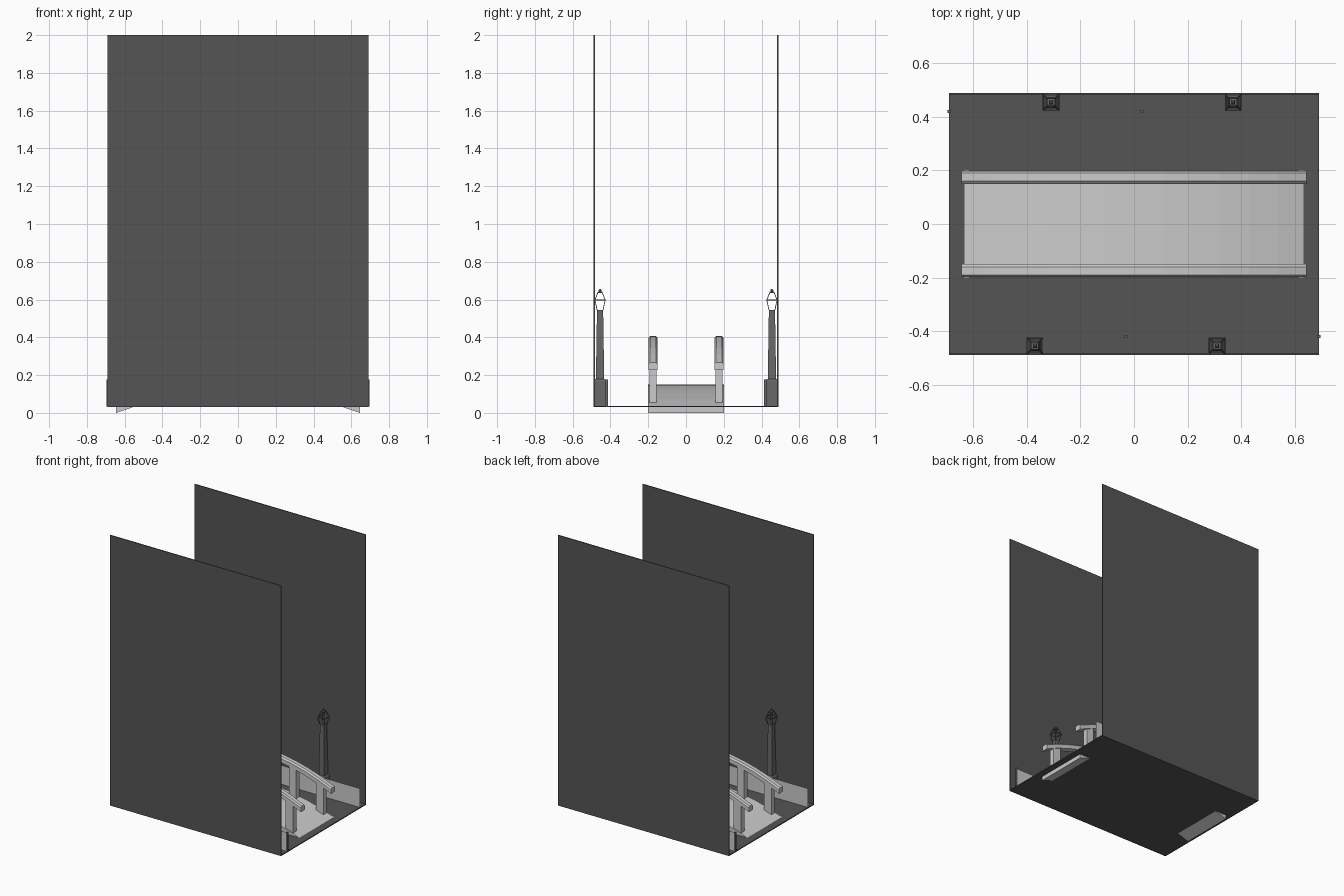
import bpy, bmesh, math
from mathutils import Vector

if "Cube" in bpy.data.objects:
    bpy.data.objects.remove(bpy.data.objects["Cube"])


def material(name, v):
    m = bpy.data.materials.new(name)
    m.diffuse_color = (v, v, v, 1)
    m.use_nodes = True
    m.node_tree.nodes["Principled BSDF"].inputs["Base Color"].default_value = m.diffuse_color
    return m


DARK = material("dark_stone", 0.09)
IRON = material("dark_iron", 0.14)


def finish(name, bm, mat=None):
    bmesh.ops.recalc_face_normals(bm, faces=bm.faces)
    me = bpy.data.meshes.new(name)
    bm.to_mesh(me)
    bm.free()
    ob = bpy.data.objects.new(name, me)
    bpy.context.collection.objects.link(ob)
    if mat:
        me.materials.append(mat)
    return ob


def loft(bm, rings):
    """Skin closed rings of points and cap both ends."""
    vs = [[bm.verts.new(p) for p in r] for r in rings]
    n = len(vs[0])
    for a, b in zip(vs, vs[1:]):
        for i in range(n):
            bm.faces.new((a[i], a[(i + 1) % n], b[(i + 1) % n], b[i]))
    bm.faces.new(vs[0])
    bm.faces.new(vs[-1])


def square(x, y, z, h):
    return [(x + a * h, y + b * h, z) for a, b in ((-1, -1), (1, -1), (1, 1), (-1, 1))]


def box(name, lo, hi, mat=None):
    bm = bmesh.new()
    loft(bm, [[(lo[0], lo[1], z), (hi[0], lo[1], z), (hi[0], hi[1], z), (lo[0], hi[1], z)]
              for z in (lo[2], hi[2])])
    return finish(name, bm, mat)


HALF = 0.645


def arc(x, top, sag):
    """Height of a circular arch at x."""
    r = (HALF ** 2 + sag ** 2) / (2 * sag)
    return top - r + math.sqrt(r * r - x * x)


def arched(name, profile, top, sag, steps=12):
    bm = bmesh.new()
    xs = [-HALF + 2 * HALF * i / steps for i in range(steps + 1)]
    loft(bm, [[(x, y, arc(x, top, sag) + z) for y, z in profile] for x in xs])
    return finish(name, bm)


# floor and two tall side walls
box("floor", (-0.69, -0.49, 0.03), (0.69, 0.49, 0.037), DARK)
for s, side in ((-1, "front"), (1, "back")):
    y0, y1 = sorted((s * 0.483, s * 0.49))
    box(side + "_wall", (-0.69, y0, 0.03), (0.69, y1, 2.0), DARK)

# arched bridge deck
arched("bridge_deck", [(-0.2, -0.033), (0.2, -0.033), (0.2, 0), (-0.2, 0)], 0.15, 0.117)

# handrails with chamfered top, and their posts
for s, side in ((-1, "front"), (1, "back")):
    prof = [(0.15, -0.04), (0.198, -0.04), (0.198, -0.01), (0.19, 0), (0.16, 0), (0.15, -0.01)]
    arched(side + "_handrail", [(s * y, z) for y, z in prof], 0.407, 0.14)
    for x in (-0.55, -0.33, -0.11, 0.11, 0.33, 0.55):
        y0, y1 = sorted((s * 0.156, s * 0.193))
        bm = bmesh.new()
        loft(bm, [[(p, y0, arc(p, t, g) + d), (p, y1, arc(p, t, g) + d)][::1]
                  + [(q, y1, arc(q, t, g) + d), (q, y0, arc(q, t, g) + d)]
                  for p, q in ((x - 0.03, x + 0.03),)
                  for t, g, d in ((0.15, 0.117, -0.01), (0.407, 0.14, -0.03))])
        finish(side + "_rail_post", bm)


def bar(bm, a, b, w):
    """Thin four-sided bar between two points."""
    a, b = Vector(a), Vector(b)
    d = (b - a).normalized()
    u = d.cross(Vector((0.3, 0.2, 1)) if abs(d.z) < 0.7 else Vector((1, 0, 0))).normalized() * w
    v = d.cross(u)
    loft(bm, [[p + u + v, p - u + v, p - u - v, p + u - v] for p in (a, b)])


# street lamps: stepped base, tapered pole, open lantern frame
def lamp(x, y):
    bm = bmesh.new()
    loft(bm, [square(x, y, z, h) for z, h in
              ((0.035, 0.031), (0.17, 0.031), (0.178, 0.026), (0.18, 0.022),
               (0.5, 0.017), (0.545, 0.016))])
    finish("lamp_post", bm, IRON)
    bm = bmesh.new()
    low, mid, top = (square(x, y, z, h) for z, h in
                     ((0.545, 0.016), (0.598, 0.027), (0.638, 0.011)))
    for i in range(4):
        bar(bm, low[i], mid[i], 0.002)
        bar(bm, mid[i], top[i], 0.002)
        bar(bm, mid[i], mid[(i + 1) % 4], 0.0025)
    loft(bm, [square(x, y, z, h) for z, h in
              ((0.636, 0.013), (0.641, 0.013), (0.643, 0.006), (0.65, 0.008), (0.656, 0.003))])
    finish("lamp_lantern", bm, IRON)


for s, side in ((1, "back"), (-1, "front")):
    for x in (-0.31, 0.37):
        lamp(s * x, s * 0.455)
    # low thin parapet with slim posts
    bm = bmesh.new()
    bm.faces.new([bm.verts.new((x, s * 0.42, z)) for x, z in
                  ((-0.69, 0.035), (0.69, 0.035), (0.69, 0.175), (-0.69, 0.175))])
    finish(side + "_parapet", bm)
    for x in (-0.69, 0.03):
        box(side + "_parapet_post", (s * x - 0.006, s * 0.42 - 0.006, 0.033),
            (s * x + 0.006, s * 0.42 + 0.006, 0.178), IRON)
